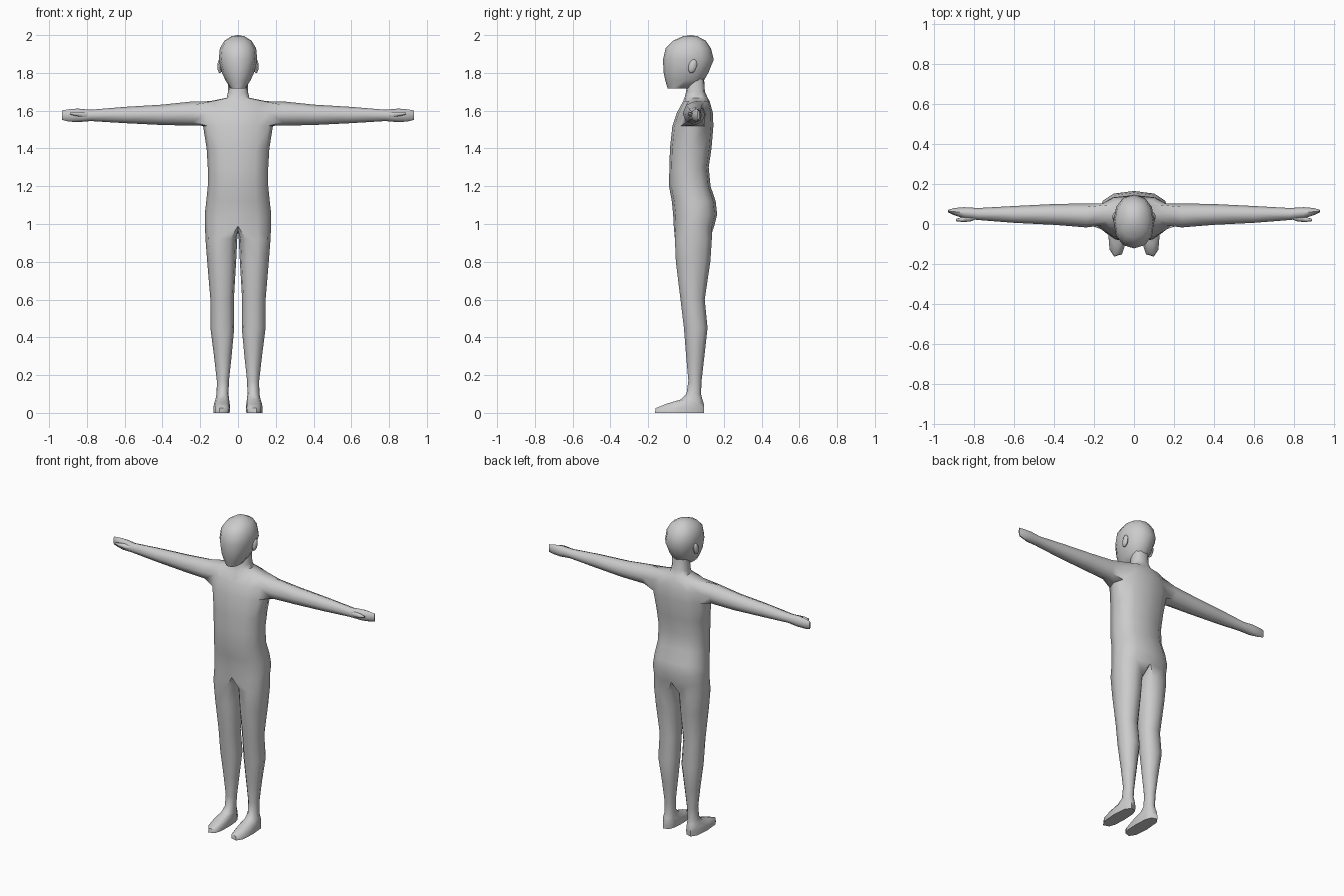
import bpy, bmesh, math
from mathutils import Matrix

if "Cube" in bpy.data.objects:
    bpy.data.objects.remove(bpy.data.objects["Cube"])

skin = bpy.data.materials.new("light_grey")
skin.diffuse_color = (0.6, 0.6, 0.6, 1)
skin.use_nodes = True
skin.node_tree.nodes["Principled BSDF"].inputs["Base Color"].default_value = skin.diffuse_color


def power(v, p):
    return math.copysign(abs(v) ** p, v)


def oval(z, x0, x1, yf, yb, angles, p=1.0):
    """Horizontal ring; angle 0 is the front, 90 the outer side."""
    cx, rx, cy, ry = (x0 + x1) / 2, (x1 - x0) / 2, (yf + yb) / 2, (yb - yf) / 2
    return [(cx + rx * power(round(math.sin(math.radians(a)), 6), p),
             cy - ry * power(round(math.cos(math.radians(a)), 6), p), z) for a in angles]


def add(bm, pts):
    return [bm.verts.new(p) for p in pts]


def bridge(bm, a, b, closed=True, skip=()):
    n = len(a)
    for i in range(n if closed else n - 1):
        if i not in skip:
            j = (i + 1) % n
            bm.faces.new((a[i], a[j], b[j], b[i]))


def finish(bm, name, mirror=False, angle=60):
    if mirror:
        bmesh.ops.mirror(bm, geom=bm.verts[:] + bm.edges[:] + bm.faces[:],
                         axis='X', merge_dist=0.0005)
    bmesh.ops.recalc_face_normals(bm, faces=bm.faces[:])
    me = bpy.data.meshes.new(name)
    bm.to_mesh(me)
    bm.free()
    me.materials.append(skin)
    ob = bpy.data.objects.new(name, me)
    bpy.context.collection.objects.link(ob)
    bpy.ops.object.select_all(action='DESELECT')
    ob.select_set(True)
    bpy.context.view_layer.objects.active = ob
    bpy.ops.object.shade_smooth_by_angle(angle=math.radians(angle))
    return ob


# Body: half torso from hips to neck (z, half width, front y, back y)
bm = bmesh.new()
torso = [(.99, .175, -.065, .15), (1.05, .176, -.068, .165), (1.12, .168, -.075, .157),
         (1.2, .16, -.09, .13), (1.3, .16, -.088, .12), (1.4, .166, -.085, .135),
         (1.52, .185, -.072, .145), (1.59, .18, -.048, .142), (1.65, .15, -.015, .125),
         (1.668, .06, -.008, .115), (1.7, .053, 0, .1), (1.78, .05, .01, .095)]
half = range(0, 181, 30)
rows = [add(bm, oval(z, -w, w, f, b, half, .8)) for z, w, f, b in torso]
ARM = 6  # row where the armhole starts
for i in range(len(rows) - 1):
    bridge(bm, rows[i], rows[i + 1], False, (2, 3) if i in (ARM, ARM + 1) else ())

# Arm and hand grown out of the armhole (x, centre y, y radius, centre z, z radius)
lo, mid, hi = rows[ARM:ARM + 3]
prev = [lo[2], lo[3], lo[4], mid[4], hi[4], hi[3], hi[2], mid[2]]
for x, cy, ry, cz, rz in [(.24, .043, .06, 1.585, .064), (.4, .048, .052, 1.578, .054),
                          (.6, .048, .042, 1.577, .043), (.78, .05, .03, 1.575, .03),
                          (.85, .056, .028, 1.575, .036), (.9, .062, .018, 1.575, .032),
                          (.932, .065, .005, 1.576, .025)]:
    ring = add(bm, [(x, cy + ry * math.sin(math.radians(a)), cz - rz * math.cos(math.radians(a)))
                    for a in range(-45, 315, 45)])
    bridge(bm, prev, ring)
    prev = ring
bm.faces.new(prev)

# Leg and foot grown from the hip ring (z, inner x, outer x, front y, back y, squareness)
prev = rows[0] + add(bm, [(0, .1, .965), (0, .04, .96), (0, -.02, .965)])
around = list(range(-30, 211, 40)) + [240, 270, 300]
for z, xi, xo, f, b, p in [(.92, .004, .172, -.06, .138, .85), (.8, .01, .163, -.055, .13, .9),
                           (.6, .022, .146, -.03, .1, .9), (.45, .02, .146, -.012, .115, .9),
                           (.3, .034, .127, 0, .098, 1), (.17, .048, .112, .012, .083, 1),
                           (.1, .05, .113, .002, .08, 1), (.07, .047, .12, -.03, .088, .9),
                           (.05, .044, .127, -.1, .095, .8), (.025, .042, .13, -.163, .097, .75),
                           (0, .044, .13, -.165, .097, .75)]:
    ring = add(bm, oval(z, xi, xo, f, b, around, p))
    bridge(bm, prev, ring)
    prev = ring
bm.faces.new(prev)
finish(bm, "body", mirror=True)

# Head with flat jaw underside (z, half width, front y, back y)
bm = bmesh.new()
prev = None
for z, w, f, b in [(1.718, .04, -.097, .04), (1.76, .066, -.11, .095), (1.8, .085, -.118, .118),
                   (1.87, .102, -.122, .147), (1.93, .096, -.108, .132), (1.97, .072, -.07, .105),
                   (1.994, .034, -.015, .06)]:
    ring = add(bm, oval(z, -w, w, f, b, range(0, 360, 30), .9))
    if prev:
        bridge(bm, prev, ring)
    else:
        bm.faces.new(ring)
    prev = ring
crown = bm.verts.new((0, .025, 2))
for i in range(12):
    bm.faces.new((prev[i], prev[(i + 1) % 12], crown))
finish(bm, "head")

# Ears
bm = bmesh.new()
bmesh.ops.create_uvsphere(bm, u_segments=8, v_segments=6, radius=1,
                          matrix=Matrix.Translation((.096, .035, 1.835))
                          @ Matrix.Rotation(math.radians(-15), 4, 'X')
                          @ Matrix.Diagonal((.013, .022, .038, 1)))
finish(bm, "ears", mirror=True)

# Thumbs along the front of the hands
bm = bmesh.new()
prev = None
for x, y, z, r in [(.78, .04, 1.577, .012), (.82, .028, 1.58, .016),
                   (.86, .022, 1.583, .012), (.89, .02, 1.585, .006)]:
    ring = add(bm, [(x, y + r * math.cos(a * math.pi / 3), z + r * math.sin(a * math.pi / 3))
                    for a in range(6)])
    if prev:
        bridge(bm, prev, ring)
    else:
        bm.faces.new(ring)
    prev = ring
bm.faces.new(prev)
finish(bm, "thumbs", mirror=True)
